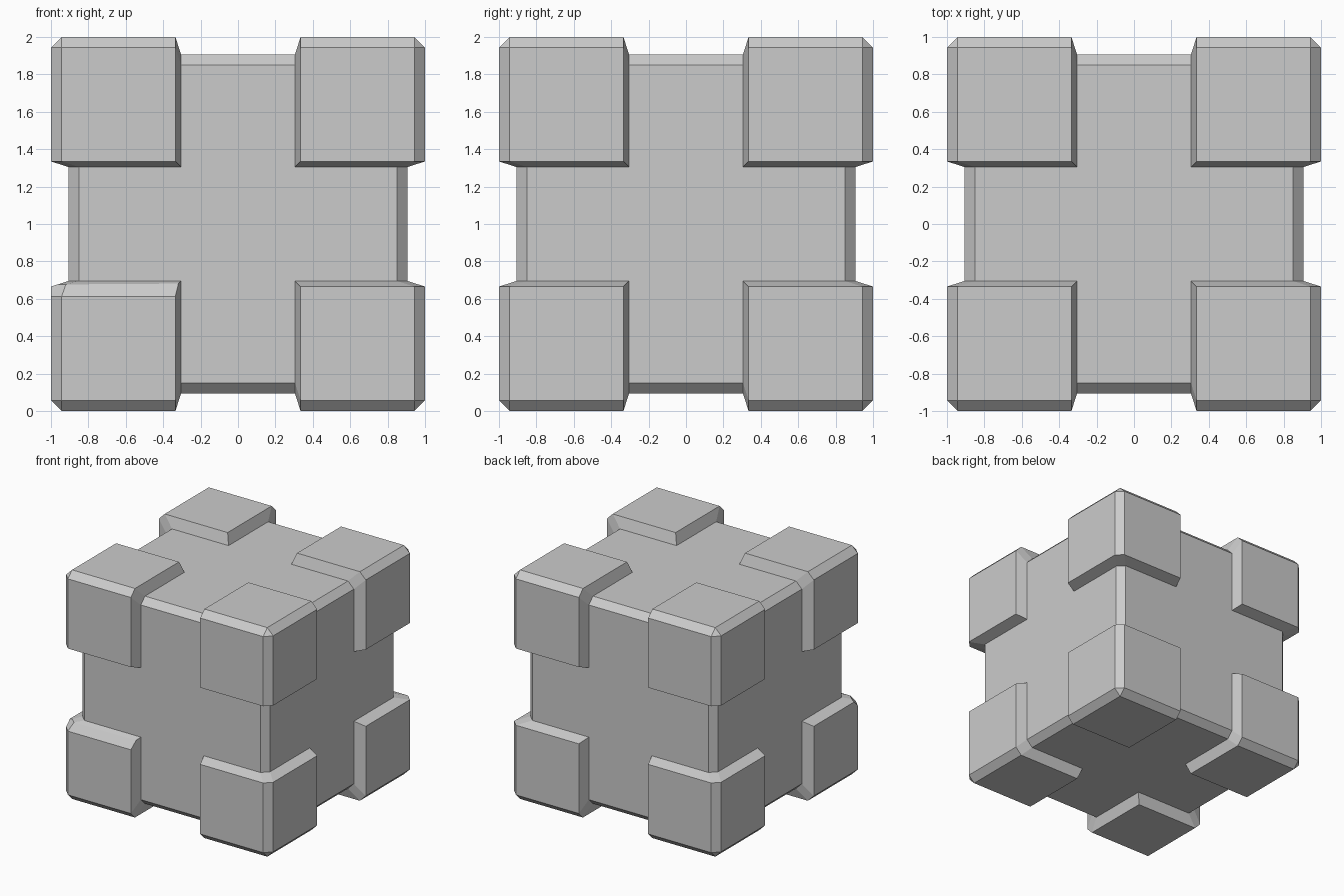
import bpy, bmesh
from itertools import product
from math import radians
from mathutils import Vector

if "Cube" in bpy.data.objects:
    bpy.data.objects.remove(bpy.data.objects["Cube"])


def perms(depth, lo, hi):
    """Points of a square patch at the given depth, repeated on all three axes."""
    pts = []
    for axis, a, b in product(range(3), (lo, hi), (lo, hi)):
        p = [a, b]
        p.insert(axis, depth)
        pts.append(Vector(p))
    return pts


def hull_object(name, points, edit=None):
    """Convex solid through the points, raised so it stands on z = 0."""
    bm = bmesh.new()
    for p in points:
        bm.verts.new(p)
    bmesh.ops.convex_hull(bm, input=bm.verts[:])
    loose = [v for v in bm.verts if not v.link_faces]
    bmesh.ops.delete(bm, geom=loose, context='VERTS')
    bmesh.ops.dissolve_limit(bm, angle_limit=radians(0.5),
                             verts=bm.verts[:], edges=bm.edges[:])
    bmesh.ops.recalc_face_normals(bm, faces=bm.faces[:])
    if edit:
        edit(bm)
    bmesh.ops.translate(bm, verts=bm.verts[:], vec=(0, 0, 1))
    mesh = bpy.data.meshes.new(name)
    bm.to_mesh(mesh)
    bm.free()
    obj = bpy.data.objects.new(name, mesh)
    bpy.context.collection.objects.link(obj)
    return obj


def worn_rim(bm):
    """Extra bevel on the upper front rim of one corner cap."""
    rim = [e for e in bm.edges
           if all(abs(v.co.z + 0.335) < 1e-4 for v in e.verts)
           and any(v.co.y < -0.99 for v in e.verts)]
    bmesh.ops.bevel(bm, geom=rim, offset=0.052, offset_type='OFFSET',
                    segments=1, profile=0.5, affect='EDGES')


# Chamfered core cube
hull_object("core_block", perms(0.906, -0.85, 0.85) + perms(-0.906, -0.85, 0.85))

# Eight corner caps with sloped skirts and chamfered outer edges
for sx, sy, sz in product((-1, 1), repeat=3):
    pts = perms(1.0, 0.335, 0.943) + perms(0.906, 0.304, 0.85)
    pts = [Vector((p.x * sx, p.y * sy, p.z * sz)) for p in pts]
    hull_object("corner_cap", pts, worn_rim if (sx, sy, sz) == (-1, -1, -1) else None)
